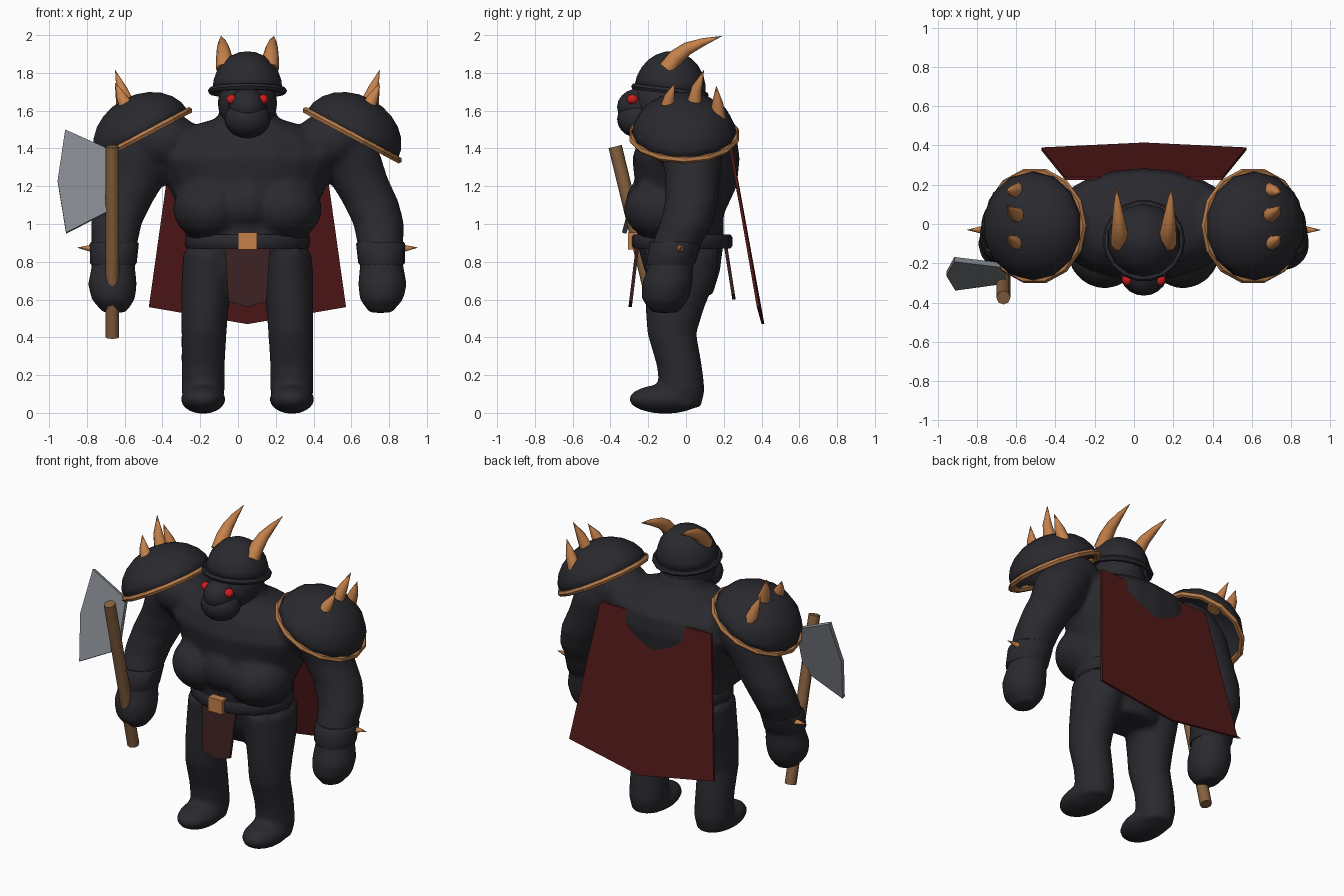
import bpy, bmesh, math
from mathutils import Matrix

cube = bpy.data.objects.get("Cube")
if cube:
    bpy.data.objects.remove(cube, do_unlink=True)

AXIS = 0.05  # the body stands slightly off centre


def material(name, r, g, b):
    m = bpy.data.materials.new(name)
    m.use_nodes = True
    m.diffuse_color = (r, g, b, 1)
    m.node_tree.nodes["Principled BSDF"].inputs["Base Color"].default_value = (r, g, b, 1)
    return m


DARK = material("charcoal", .022, .022, .028)
RED = material("dark_red_cloth", .085, .009, .009)
MAROON = material("maroon_cloth", .045, .015, .016)
HORN = material("copper_horn", .56, .22, .07)
TRIM = material("bronze_trim", .45, .19, .065)
WOOD = material("wood", .24, .12, .05)
STEEL = material("steel", .235, .25, .28)
EYE = material("eye_red", .62, .012, .012)


def finish(name, bm, mat, smooth=True):
    bmesh.ops.recalc_face_normals(bm, faces=bm.faces)
    me = bpy.data.meshes.new(name)
    bm.to_mesh(me)
    bm.free()
    me.materials.append(mat)
    ob = bpy.data.objects.new(name, me)
    bpy.context.collection.objects.link(ob)
    if smooth:
        select([ob])
        bpy.ops.object.shade_smooth_by_angle(angle=math.radians(40))
    return ob


def select(obs):
    bpy.ops.object.select_all(action='DESELECT')
    for ob in obs:
        ob.select_set(True)
    bpy.context.view_layer.objects.active = obs[0]


def loft(name, sections, mat, sides=20):
    """Stack of horizontal ellipses given as x, y, z, rx, ry."""
    bm = bmesh.new()
    rings = []
    for x, y, z, rx, ry in sections:
        angles = [2 * math.pi * i / sides for i in range(sides)]
        rings.append([bm.verts.new((x + rx * math.cos(a), y + ry * math.sin(a), z)) for a in angles])
    for a, b in zip(rings, rings[1:]):
        for i in range(sides):
            j = (i + 1) % sides
            bm.faces.new((a[i], a[j], b[j], b[i]))
    bm.faces.new(rings[0])
    bm.faces.new(rings[-1])
    return finish(name, bm, mat)


def ball(name, centre, radii, mat, segs=20):
    bm = bmesh.new()
    bmesh.ops.create_uvsphere(bm, u_segments=segs, v_segments=segs // 2, radius=1)
    bmesh.ops.transform(bm, matrix=Matrix.LocRotScale(centre, None, radii), verts=bm.verts)
    return finish(name, bm, mat)


def dome(name, radius, height, mat, place, segs=14):
    bm = bmesh.new()
    bmesh.ops.create_uvsphere(bm, u_segments=segs, v_segments=12, radius=1)
    bmesh.ops.delete(bm, geom=[v for v in bm.verts if v.co.z < -.01], context='VERTS')
    bmesh.ops.transform(bm, matrix=place @ Matrix.Diagonal((radius, radius, height, 1)), verts=bm.verts)
    ob = finish(name, bm, mat)
    ob.modifiers.new("thickness", 'SOLIDIFY').thickness = .012


def ring(name, radius, thick, mat, place, segs=14):
    bpy.ops.mesh.primitive_torus_add(major_radius=radius, minor_radius=thick,
                                     major_segments=segs, minor_segments=6)
    ob = bpy.context.object
    ob.name = name
    ob.matrix_world = place
    ob.data.materials.append(mat)


def tube(name, points, mat):
    """Tapering tube through points given as x, y, z, radius."""
    cu = bpy.data.curves.new(name, 'CURVE')
    cu.dimensions = '3D'
    cu.bevel_depth = 1
    cu.bevel_resolution = 2
    cu.use_fill_caps = True
    sp = cu.splines.new('POLY')
    sp.points.add(len(points) - 1)
    for p, (x, y, z, r) in zip(sp.points, points):
        p.co = (x, y, z, 1)
        p.radius = r
    cu.materials.append(mat)
    ob = bpy.data.objects.new(name, cu)
    bpy.context.collection.objects.link(ob)
    select([ob])
    bpy.ops.object.convert(target='MESH')
    bpy.ops.object.shade_smooth_by_angle(angle=math.radians(60))


def plate(name, outline, thick, mat, push):
    """Thin slab from an outline, thickened along push."""
    bm = bmesh.new()
    face = bm.faces.new([bm.verts.new(p) for p in outline])
    moved = bmesh.ops.extrude_face_region(bm, geom=[face])["geom"]
    bmesh.ops.translate(bm, vec=[c * thick for c in push],
                        verts=[v for v in moved if isinstance(v, bmesh.types.BMVert)])
    finish(name, bm, mat, False)


# Body: torso, limbs and muscles fused into one skin
torso = [(.62, 0, .18, .14), (.75, -.02, .3, .2), (.9, -.03, .32, .23), (1.05, -.03, .35, .23),
         (1.2, 0, .42, .27), (1.35, .0, .5, .285), (1.45, .01, .45, .26),
         (1.52, -.01, .3, .2), (1.56, -.04, .16, .16), (1.66, -.07, .13, .14)]
body = [loft("body", [(AXIS, y, z, rx, ry) for z, y, rx, ry in torso], DARK),
        ball("stomach", (AXIS, -.2, 1.11), (.15, .12, .14), DARK)]
leg = [(.19, -.02, .85, .15, .2), (.21, -.03, .7, .14, .185), (.225, -.06, .55, .125, .155),
       (.23, -.075, .42, .12, .13), (.235, -.035, .25, .115, .12),
       (.235, -.02, .12, .115, .12), (.235, -.03, .03, .1, .11)]
arm = [(.46, .01, 1.52, .13, .15), (.52, .03, 1.38, .18, .165), (.58, .035, 1.25, .16, .145),
       (.65, .03, 1.12, .15, .14), (.695, 0, 1.0, .135, .14), (.705, -.055, .88, .12, .13),
       (.71, -.08, .78, .115, .12), (.715, -.1, .68, .13, .135),
       (.71, -.11, .6, .115, .125), (.705, -.11, .53, .06, .07)]
for s in (-1, 1):
    for limb in (leg, arm):
        body.append(loft("limb", [(AXIS + s * x, y, z, rx, ry) for x, y, z, rx, ry in limb], DARK))
    body.append(ball("foot", (AXIS + s * .235, -.11, .073), (.12, .195, .078), DARK))
    body.append(ball("belly_side", (AXIS + s * .2, -.12, 1.08), (.195, .21, .17), DARK))
    body.append(ball("shoulder", (AXIS + s * .44, 0, 1.44), (.19, .18, .155), DARK))
select(body)
bpy.ops.object.join()
skin = bpy.context.object
fuse = skin.modifiers.new("fuse", 'REMESH')
fuse.mode = 'VOXEL'
fuse.voxel_size = .018
fuse.use_smooth_shade = True
relax = skin.modifiers.new("relax", 'SMOOTH')
relax.iterations = 5

# Head, muzzle, jaw and helmet
ball("head", (AXIS, -.1, 1.64), (.157, .185, .16), DARK)
ball("muzzle", (AXIS, -.24, 1.62), (.1, .125, .1), DARK)
ball("jaw", (AXIS, -.25, 1.555), (.122, .115, .1), DARK)
brow = Matrix.Translation((AXIS, -.085, 1.705)) @ Matrix.Rotation(-.12, 4, 'X')
dome("helmet", .19, .21, DARK, brow)
ring("helmet_rim", .192, .018, DARK, brow, 18)

# Paired gear
for s, side in ((-1, "right"), (1, "left")):
    def at(x, y, z, r):
        return (AXIS + s * x, y, z, r)

    ball(side + "_eye", at(.083, -.283, 1.66, 0)[:3], (.03, .032, .027), EYE, 10)
    tube(side + "_horn", [at(.12, -.1, 1.82, .047), at(.123, -.05, 1.885, .043),
                          at(.128, .01, 1.93, .034), at(.134, .09, 1.963, .021),
                          at(.14, .19, 1.995, .001)], HORN)
    tilt = Matrix.Translation((AXIS + s * .555, -.01, 1.47)) @ Matrix.Rotation(s * .49, 4, 'Y')
    dome(side + "_shoulder_pad", .28, .215, DARK, tilt)
    ring(side + "_pad_trim", .278, .019, TRIM, tilt)
    for n, (y, z, lean, rise) in enumerate([(-.1, 1.6, .04, .145), (.04, 1.62, .055, .195),
                                            (.17, 1.55, -.01, .18)]):
        tube(f"{side}_pad_spike_{n + 1}",
             [at(.63, y, z, .044), at(.667, y + lean * .3, z + rise * .5, .03),
              at(.70, y + lean, z + rise, .001)], HORN)
    loft(side + "_bracer", [at(.71, -.083, .785, .118) + (.124,), at(.71, -.08, .795, .124) + (.13,),
                            at(.705, -.056, .895, .13) + (.138,), at(.705, -.054, .905, .122) + (.13,)], DARK)
    tube(side + "_bracer_spike", [at(.81, -.03, .87, .023), at(.9, -.03, .875, .001)], HORN)

# Belt, buckle and hanging cloths
loft("belt", [(AXIS, -.025, z, .33 + g, .27 + g) for z, g in
              ((.87, -.01), (.885, 0), (.93, 0), (.945, -.01))], DARK, 16)
plate("buckle", [(.0, -.308, .865), (.1, -.308, .865), (.1, -.308, .955), (.0, -.308, .955)],
      .05, HORN, (0, 1, 0))
for name, y_top, y_low, z_low in (("front_cloth", -.265, -.305, .56), ("back_cloth", .2, .245, .6)):
    corner = y_top + (y_low - y_top) * .9
    plate(name, [(AXIS - .12, y_top, .89), (AXIS + .12, y_top, .89), (AXIS + .1, corner, z_low + .03),
                 (AXIS, y_low, z_low), (AXIS - .1, corner, z_low + .03)], .018, MAROON, (0, 1, 0))

# Cape with a neck notch
half = [(0, .25, 1.27), (.1, .25, 1.29), (.18, .24, 1.35), (.19, .225, 1.43),
        (.4, .225, 1.43), (.522, .375, .56), (0, .4, .47)]
outline = [(AXIS + x, y, z) for x, y, z in half]
outline += [(AXIS - x, y, z) for x, y, z in half[-2:0:-1]]
plate("cape", outline, .015, RED, (0, 1, 0))

# Axe: the shaft leans forward, the blade leans back
tube("axe_handle", [(-.665, -.375, 1.41, .036), (-.665, -.13, .4, .036)], WOOD)
blade = [(-.655, 1.385), (-.915, 1.5), (-.955, 1.23), (-.91, .955), (-.655, 1.085)]
plate("axe_blade", [(x, -.265 + (z - 1.23) * .27, z) for x, z in blade], .025, STEEL, (0, .96, -.26))
